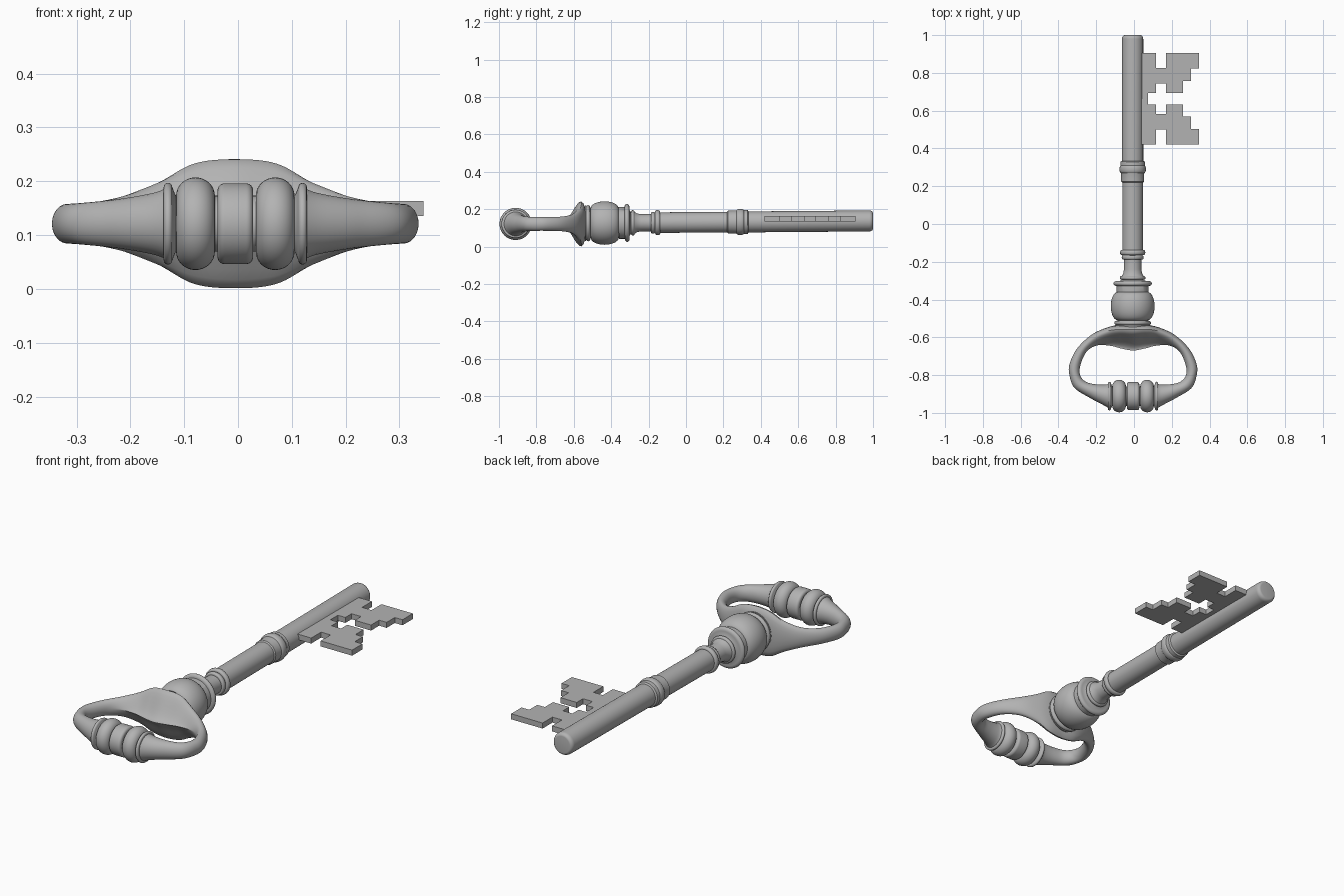
import bpy
import bmesh
from math import sin, cos, pi, radians
from mathutils import Vector

cube = bpy.data.objects.get("Cube")
if cube:
    bpy.data.objects.remove(cube, do_unlink=True)

CENTRE_X = -0.005
HANDLE_Z = 0.121
SIDES = 48

metal = bpy.data.materials.new("grey metal")
metal.use_nodes = True
grey = (0.45, 0.45, 0.45, 1)
metal.diffuse_color = grey
metal.node_tree.nodes["Principled BSDF"].inputs["Base Color"].default_value = grey


def finish(name, bm, location, smooth=True):
    """Turn a bmesh into a shaded, coloured object."""
    bmesh.ops.recalc_face_normals(bm, faces=bm.faces)
    mesh = bpy.data.meshes.new(name)
    bm.to_mesh(mesh)
    bm.free()
    mesh.materials.append(metal)
    obj = bpy.data.objects.new(name, mesh)
    bpy.context.collection.objects.link(obj)
    obj.location = location
    if smooth:
        bpy.ops.object.select_all(action="DESELECT")
        obj.select_set(True)
        bpy.context.view_layer.objects.active = obj
        bpy.ops.object.shade_smooth_by_angle(angle=radians(40))
    return obj


def loft(name, rings, location):
    """Skin a row of equal rings and cap both ends."""
    bm = bmesh.new()
    rows = [[bm.verts.new(p) for p in ring] for ring in rings]
    for a, b in zip(rows, rows[1:]):
        for i in range(len(a)):
            j = (i + 1) % len(a)
            bm.faces.new((a[i], a[j], b[j], b[i]))
    bm.faces.new(rows[0])
    bm.faces.new(rows[-1])
    return finish(name, bm, location)


def bead(start, end, base, peak, steps=12):
    """Half-ellipse bulge of a turned profile."""
    mid, half = (start + end) / 2, (end - start) / 2
    return [(mid - half * cos(pi * i / steps),
             base + (peak - base) * sin(pi * i / steps)) for i in range(steps + 1)]


def lathe(name, profile, location, along_x=False):
    """Turn (position, radius) points about the y axis or the x axis."""
    rings = []
    for pos, r in profile:
        ring = []
        for i in range(SIDES):
            t = 2 * pi * i / SIDES
            a, b = r * cos(t), r * sin(t)
            ring.append((pos, a, b) if along_x else (a, pos, b))
        rings.append(ring)
    return loft(name, rings, location)


def catmull(a, b, c, d, t):
    return (b * 2 + (c - a) * t + (a * 2 - b * 5 + c * 4 - d) * t * t
            + (b * 3 - a - c * 3 + d) * t * t * t) / 2


# Turned stem: collar, ball, stepped rings, neck, shaft with two bands
stem = [(-0.56, 0.09), (-0.535, 0.095)]
stem += bead(-0.535, -0.512, 0.085, 0.097, 6)
stem += bead(-0.51, -0.36, 0.078, 0.116, 20)
stem += [(-0.36, 0.085), (-0.328, 0.085)]
stem += bead(-0.328, -0.302, 0.085, 0.102, 8)
stem += [(-0.302, 0.07)]
stem += bead(-0.295, -0.275, 0.058, 0.068, 6)
stem += [(-0.262, 0.05), (-0.24, 0.046), (-0.188, 0.046)]
stem += bead(-0.188, -0.165, 0.052, 0.058, 6)
stem += bead(-0.165, -0.138, 0.058, 0.067, 8)
stem += [(-0.138, 0.055), (0.22, 0.055), (0.225, 0.061), (0.265, 0.061)]
stem += bead(0.27, 0.31, 0.062, 0.07, 8)
stem += [(0.31, 0.065), (0.33, 0.064), (0.335, 0.056)]
stem += [(0.98 + 0.02 * sin(a), 0.041 + 0.015 * cos(a))
         for a in (pi * i / 12 for i in range(7))]
shaft = lathe("shaft", stem, (CENTRE_X - 0.002, 0, 0.129))
shaft.rotation_euler.x = 0.008

# Bow: stations of inner point, outer point, half height, lean to the outer side
half_bow = [
    (0, -0.67, 0, -0.535, 0.12, 1.5),
    (0.06, -0.66, 0.08, -0.535, 0.112, 1.5),
    (0.12, -0.645, 0.15, -0.552, 0.077, 1.1),
    (0.19, -0.643, 0.225, -0.59, 0.05, 0.4),
    (0.245, -0.675, 0.297, -0.66, 0.039, 0),
    (0.278, -0.745, 0.336, -0.74, 0.037, 0),
    (0.28, -0.8, 0.337, -0.8, 0.037, 0),
    (0.25, -0.835, 0.31, -0.868, 0.039, 0),
    (0.2, -0.848, 0.23, -0.92, 0.046, 0),
    (0.145, -0.85, 0.155, -0.96, 0.058, 0),
    (0.122, -0.84, 0.122, -0.98, 0.07, 0),
]
stations = [Vector((-a, b, -c, d, h, k)) for a, b, c, d, h, k in reversed(half_bow[1:])]
stations += [Vector(s) for s in half_bow]
rings = []
for n in range(len(stations) - 1):
    last = len(stations) - 1
    around = [stations[min(max(n + o, 0), last)] for o in (-1, 0, 1, 2)]
    for step in range(9 if n == last - 1 else 8):
        xi, yi, xo, yo, high, lean = catmull(*around, step / 8)
        lean = max(lean, 0)
        c = lean / (1 + lean)
        top = (1 - c * c) ** 0.5 * ((1 + c) / 2) ** lean
        ring = []
        for i in range(32):
            t = 2 * pi * (i + 0.5) / 32
            u = (1 + cos(t)) / 2
            ring.append((xi + (xo - xi) * u, yi + (yo - yi) * u,
                         high * sin(t) * u ** lean / top))
        rings.append(ring)
loft("bow", rings, (CENTRE_X, 0, HANDLE_Z))

# Turned grip closing the bow: collars, two round beads and a barrel
collar = bead(0.117, 0.133, 0.068, 0.076, 6)
round_bead = bead(0.038, 0.11, 0.052, 0.086, 16)
barrel = [(0.02 + 0.013 * sin(a), 0.062 + 0.013 * cos(a))
          for a in (pi * i / 12 for i in range(7))]
right_half = barrel + [(0.033, 0.052)] + round_bead + [(0.112, 0.055)] + collar
grip = [(-x, r) for x, r in reversed(right_half)] + right_half
lathe("grip", grip, (CENTRE_X, -0.911, HANDLE_Z), along_x=True)

# Bit: stepped half outline, mirrored and extruded
half_bit = [
    (0, 0.243), (0.116, 0.243), (0.116, 0.164), (0.169, 0.164),
    (0.169, 0.243), (0.345, 0.243), (0.345, 0.16), (0.302, 0.16),
    (0.302, 0.095), (0.26, 0.095), (0.26, 0.03), (0.169, 0.03),
    (0.169, 0.08), (0.116, 0.08), (0.116, 0.03), (0.074, 0.03),
]
outline = half_bit + [(x, -y) for x, y in reversed(half_bit)]
bm = bmesh.new()
face = bm.faces.new([bm.verts.new((x, y, 0)) for x, y in outline])
grown = bmesh.ops.extrude_face_region(bm, geom=[face])
bmesh.ops.translate(bm, vec=(0, 0, 0.028),
                    verts=[v for v in grown["geom"] if isinstance(v, bmesh.types.BMVert)])
finish("bit", bm, (0, 0.663, 0.135), smooth=False)
